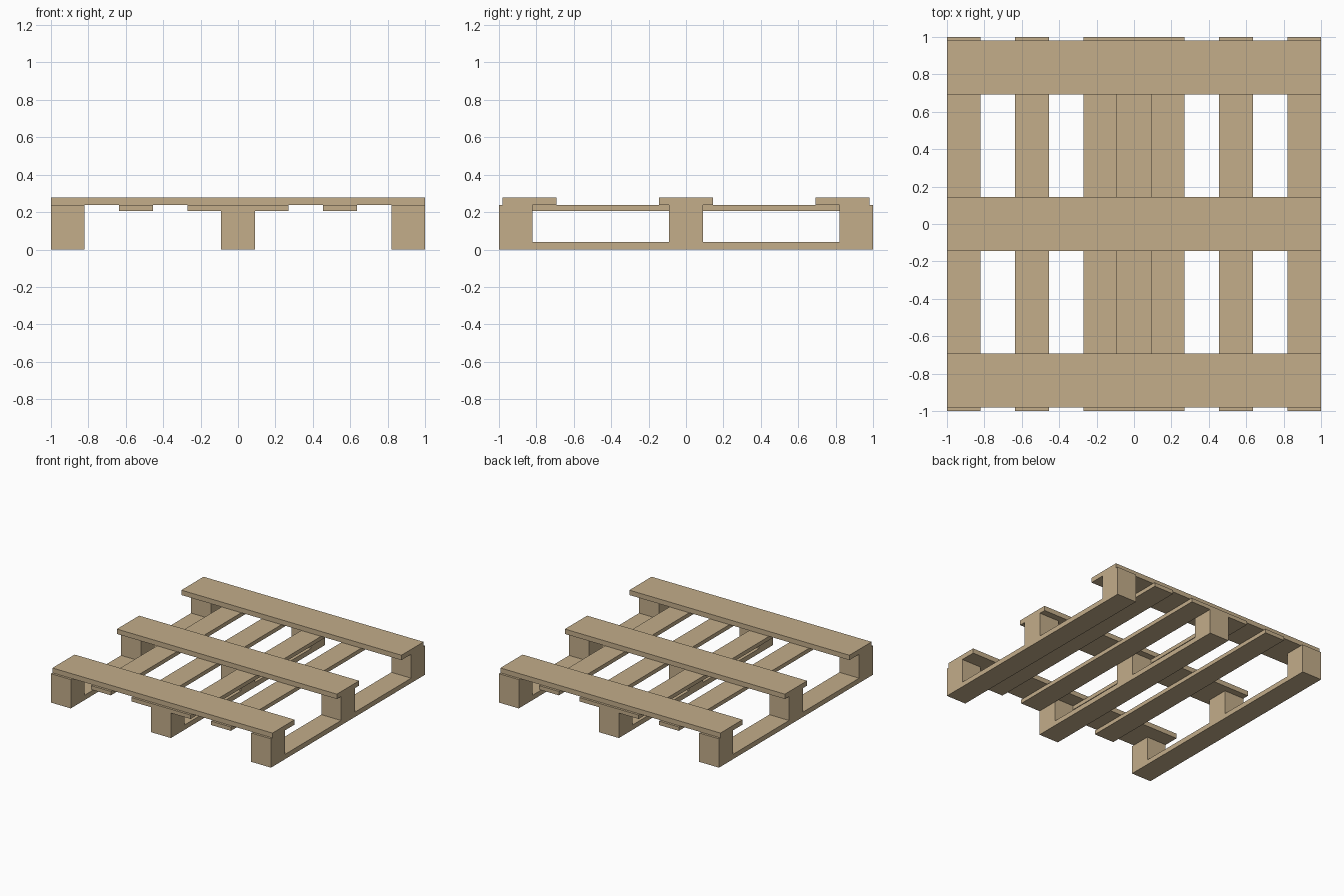
import bpy

cube = bpy.data.objects.get("Cube")
if cube:
    bpy.data.objects.remove(cube, do_unlink=True)

# Single wood colour
wood = bpy.data.materials.new("pale_wood")
wood.use_nodes = True
colour = (0.546, 0.418, 0.254, 1)
wood.diffuse_color = colour
bsdf = next(n for n in wood.node_tree.nodes if n.type == 'BSDF_PRINCIPLED')
bsdf.inputs["Base Color"].default_value = colour
bsdf.inputs["Roughness"].default_value = 0.8


def box(name, x, y, z, width, depth, height):
    """Box centred on x and y, with its underside at z."""
    bpy.ops.mesh.primitive_cube_add(size=1, location=(x, y, z + height / 2))
    ob = bpy.context.object
    ob.name = name
    ob.scale = (width, depth, height)
    bpy.ops.object.transform_apply(location=False, rotation=False, scale=True)
    ob.data.materials.append(wood)


LENGTH = 2.0
WIDTH = 0.18          # width of runners, blocks and slats
RUNNER = 0.04         # runner thickness
SLAT_Z, DECK_Z, TOP = 0.205, 0.237, 0.277
ROWS = {"left": 0.91, "middle": 0, "right": -0.91}
COLUMNS = {"back": 0.91, "centre": 0, "front": -0.91}

# Bottom runners, each carrying three blocks
for side, x in ROWS.items():
    box(f"{side}_runner", x, 0, 0, WIDTH, LENGTH, RUNNER)
    for place, y in COLUMNS.items():
        box(f"{side}_{place}_block", x, y, RUNNER, WIDTH, WIDTH, DECK_Z - RUNNER)

# Thin slats hung under the deck boards
for side, s in (("left", 1), ("right", -1)):
    for name, x in (("inner", 0.18), ("outer", 0.545)):
        box(f"{side}_{name}_slat", s * x, 0, SLAT_Z, WIDTH, LENGTH, DECK_Z - SLAT_Z)

# Wide deck boards across the top
for place, y in (("back", 0.837), ("centre", 0), ("front", -0.837)):
    box(f"{place}_deck_board", 0, y, DECK_Z, LENGTH, 0.288, TOP - DECK_Z)
